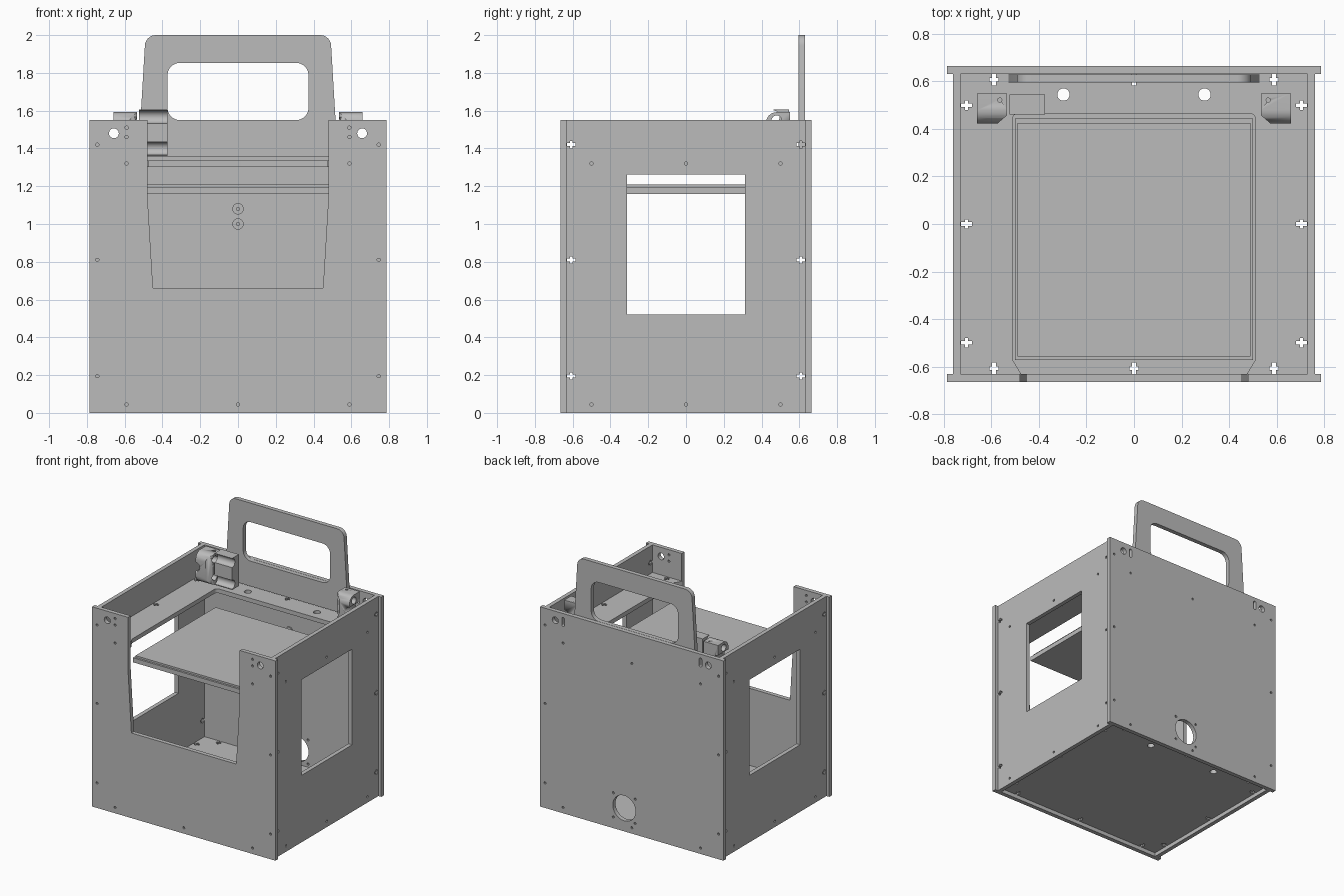
import bpy, bmesh
from math import cos, sin, pi, radians
from mathutils import Matrix

cube = bpy.data.objects.get("Cube")
if cube:
    bpy.data.objects.remove(cube)

grey = bpy.data.materials.new("plain grey")
grey.use_nodes = True
grey.diffuse_color = (0.5, 0.5, 0.5, 1)
grey.node_tree.nodes["Principled BSDF"].inputs["Base Color"].default_value = (0.5, 0.5, 0.5, 1)

# Sheet axes: profile (u, v) and extrusion direction
PLANES = {
    "xy": Matrix.Identity(3),
    "xz": Matrix(((1, 0, 0), (0, 0, 1), (0, 1, 0))),
    "yz": Matrix(((0, 0, 1), (1, 0, 0), (0, 1, 0))),
}


def rect(u0, v0, u1, v1):
    return [(u0, v0), (u1, v0), (u1, v1), (u0, v1)]


def arc(u, v, r, a0=0, a1=360, n=24):
    return [(u + r * cos(radians(a0 + (a1 - a0) * i / n)),
             v + r * sin(radians(a0 + (a1 - a0) * i / n))) for i in range(n + 1)]


def circle(u, v, r, n=24):
    return arc(u, v, r, n=n)[:-1]


def screw(u, v):
    return circle(u, v, 0.009, 10)


def rounded(u0, v0, u1, v1, r):
    return (arc(u1 - r, v1 - r, r, 0, 90, 8) + arc(u0 + r, v1 - r, r, 90, 180, 8)
            + arc(u0 + r, v0 + r, r, 180, 270, 8) + arc(u1 - r, v0 + r, r, 270, 360, 8))


def nut_slot(u, v, du, dv):
    """Cross-shaped slot running inward from an edge point in direction (du, dv)."""
    half = [(0.001, 0.008), (0.018, 0.008), (0.018, 0.019), (0.031, 0.019),
            (0.031, 0.008), (0.048, 0.008)]
    pts = half + [(a, -b) for a, b in reversed(half)]
    return [(u + a * du - b * dv, v + a * dv + b * du) for a, b in pts]


def sheet(name, plane, loops, w0, w1):
    """Extrude an outline (first loop) with holes (other loops) from w0 to w1."""
    curve = bpy.data.curves.new(name, "CURVE")
    curve.dimensions = "2D"
    curve.fill_mode = "BOTH"
    curve.extrude = (w1 - w0) / 2
    for loop in loops:
        spline = curve.splines.new("POLY")
        spline.points.add(len(loop) - 1)
        for point, (u, v) in zip(spline.points, loop):
            point.co = (u, v, 0, 1)
        spline.use_cyclic_u = True
    temp = bpy.data.objects.new(name + " outline", curve)
    bpy.context.collection.objects.link(temp)
    graph = bpy.context.evaluated_depsgraph_get()
    mesh = bpy.data.meshes.new_from_object(temp.evaluated_get(graph))
    bpy.data.objects.remove(temp)
    bm = bmesh.new()
    bm.from_mesh(mesh)
    bmesh.ops.translate(bm, vec=(0, 0, (w0 + w1) / 2), verts=bm.verts)
    bmesh.ops.transform(bm, matrix=PLANES[plane].to_4x4(), verts=bm.verts)
    bmesh.ops.remove_doubles(bm, verts=bm.verts, dist=0.0001)
    bmesh.ops.recalc_face_normals(bm, faces=bm.faces)
    bm.to_mesh(mesh)
    bm.free()
    mesh.materials.clear()
    mesh.materials.append(grey)
    obj = bpy.data.objects.new(name, mesh)
    bpy.context.collection.objects.link(obj)
    bpy.ops.object.select_all(action="DESELECT")
    obj.select_set(True)
    bpy.context.view_layer.objects.active = obj
    bpy.ops.object.shade_smooth_by_angle(angle=radians(30))
    return obj


def cut(obj, cutter):
    mod = obj.modifiers.new("cut", "BOOLEAN")
    mod.operation = "DIFFERENCE"
    mod.solver = "EXACT"
    mod.object = cutter
    bpy.context.view_layer.objects.active = obj
    bpy.ops.object.modifier_apply(modifier=mod.name)
    bpy.data.objects.remove(cutter)


W, H, WALL, SIDE, END = 0.787, 1.55, 0.632, 0.73, 0.665

# Front and back panels share their screw and rod holes
wall_holes = [screw(0, 0.045)]
for s in (-1, 1):
    wall_holes += [screw(s * 0.745, z) for z in (0.195, 0.81, 1.42)]
    wall_holes += [screw(s * 0.59, z) for z in (0.045, 1.32)]
    wall_holes.append(circle(s * 0.657, 1.48, 0.026))

front = [(-W, 0), (W, 0), (W, H), (0.48, H), (0.48, 1.16), (0.45, 0.66),
         (-0.45, 0.66), (-0.48, 1.16), (-0.48, H), (-W, H)]
front_screws = [screw(s * 0.59, z) for s in (-1, 1) for z in (1.46, 1.51)]
sheet("front_panel", "xz", [front] + wall_holes + front_screws, -END, -WALL)

fan_x, fan_z = 0.065, 0.18
back_holes = [screw(0, 1.32), circle(fan_x, fan_z, 0.098, 32)]
back_holes += [screw(fan_x + a, fan_z + b) for a in (-0.094, 0.094) for b in (-0.094, 0.094)]
back_holes += [rounded(s * 0.59 - 0.011, 1.45, s * 0.59 + 0.011, 1.52, 0.01) for s in (-1, 1)]
sheet("back_panel", "xz", [rect(-W, 0, W, H)] + wall_holes + back_holes, WALL, END)

# Side panels with square windows
side_holes = [rect(-0.312, 0.52, 0.312, 1.262)]
side_holes += [screw(y, z) for y in (-0.5, 0, 0.5) for z in (0.045, 1.32)]
side_holes += [nut_slot(s * WALL, z, -s, 0) for s in (-1, 1) for z in (0.195, 0.81, 1.42)]
for name, x in (("left_side_panel", SIDE), ("right_side_panel", -SIDE - 0.032)):
    sheet(name, "yz", [rect(-WALL, 0, WALL, H)] + side_holes, x, x + 0.032)

# Floor and upper shelf
deck_holes = [nut_slot(0, WALL, 0, -1)]
for s in (-1, 1):
    deck_holes += [nut_slot(s * SIDE, y, -s, 0) for y in (-0.5, 0, 0.5)]
    deck_holes += [nut_slot(s * 0.59, t * WALL, 0, -t) for t in (-1, 1)]
    deck_holes.append(circle(s * 0.297, 0.545, 0.026))
sheet("floor", "xy", [rect(-SIDE, -WALL, SIDE, WALL), nut_slot(0, -WALL, 0, 1)] + deck_holes,
      0.03, 0.062)
shelf = ([(-SIDE, -WALL), (-0.475, -WALL), (-0.512, -0.57)]
         + arc(-0.487, 0.44, 0.025, 180, 90, 6) + arc(0.487, 0.44, 0.025, 90, 0, 6)
         + [(0.512, -0.57), (0.475, -WALL), (SIDE, -WALL), (SIDE, WALL), (-SIDE, WALL)])
sheet("shelf", "xy", [shelf] + deck_holes, 1.303, 1.336)

# Print bed
sheet("bed_base", "xy", [rect(-0.502, -0.572, 0.502, 0.445)], 1.16, 1.195)
sheet("bed_plate", "xy", [rect(-0.49, -0.557, 0.49, 0.425)], 1.195, 1.209)

# Washers on the inside of the back wall
for i, z in enumerate((1.0, 1.08)):
    sheet(f"washer_{i + 1}", "xz", [circle(0, z, 0.03), screw(0, z)], WALL - 0.008, WALL)

# Carrying handle
handle = ([(-0.528, 1.355), (0.528, 1.355)] + arc(0.435, 1.942, 0.058, 4, 90, 8)
          + arc(-0.435, 1.942, 0.058, 90, 176, 8))
sheet("handle", "xz", [handle, rounded(-0.373, 1.55, 0.373, 1.853, 0.065)], 0.596, 0.63)

# Rod brackets, rounded around the two cross rods and grooved for the long rod
bracket = ([(0.55, 1.355), (0.55, 1.592)] + arc(0.48, 1.535, 0.057, 90, 180, 8)
           + arc(0.48, 1.412, 0.057, 180, 270, 8))
rods = [circle(0.48, z, 0.027) for z in (1.412, 1.548)]
for name, s in (("left_rod_bracket", 1), ("right_rod_bracket", -1)):
    obj = sheet(name, "yz", [bracket] + rods, min(s * 0.535, s * 0.66), max(s * 0.535, s * 0.66))
    cut(obj, sheet("groove_cutter", "xz", [circle(s * 0.66, 1.48, 0.035)], 0.3, 0.7))
    corner = [(s * 0.59, 0.41), (s * 0.52, 0.41), (s * 0.52, 0.47)]
    cut(obj, sheet("corner_cutter", "xy", [corner], 1.2, 1.7))
    cut(obj, sheet("screw_cutter", "xy", [screw(s * 0.565, 0.522)], 1.2, 1.7))

# Tool carriage with two half-round bearing channels
carriage = ([(0.545, 1.36), (0.545, 1.605), (0.462, 1.605)] + arc(0.462, 1.567, 0.034, 90, -90, 14)
            + arc(0.462, 1.4, 0.034, 90, -90, 14) + [(0.462, 1.36)])
sheet("tool_carriage", "yz", [carriage], -0.525, -0.374)
